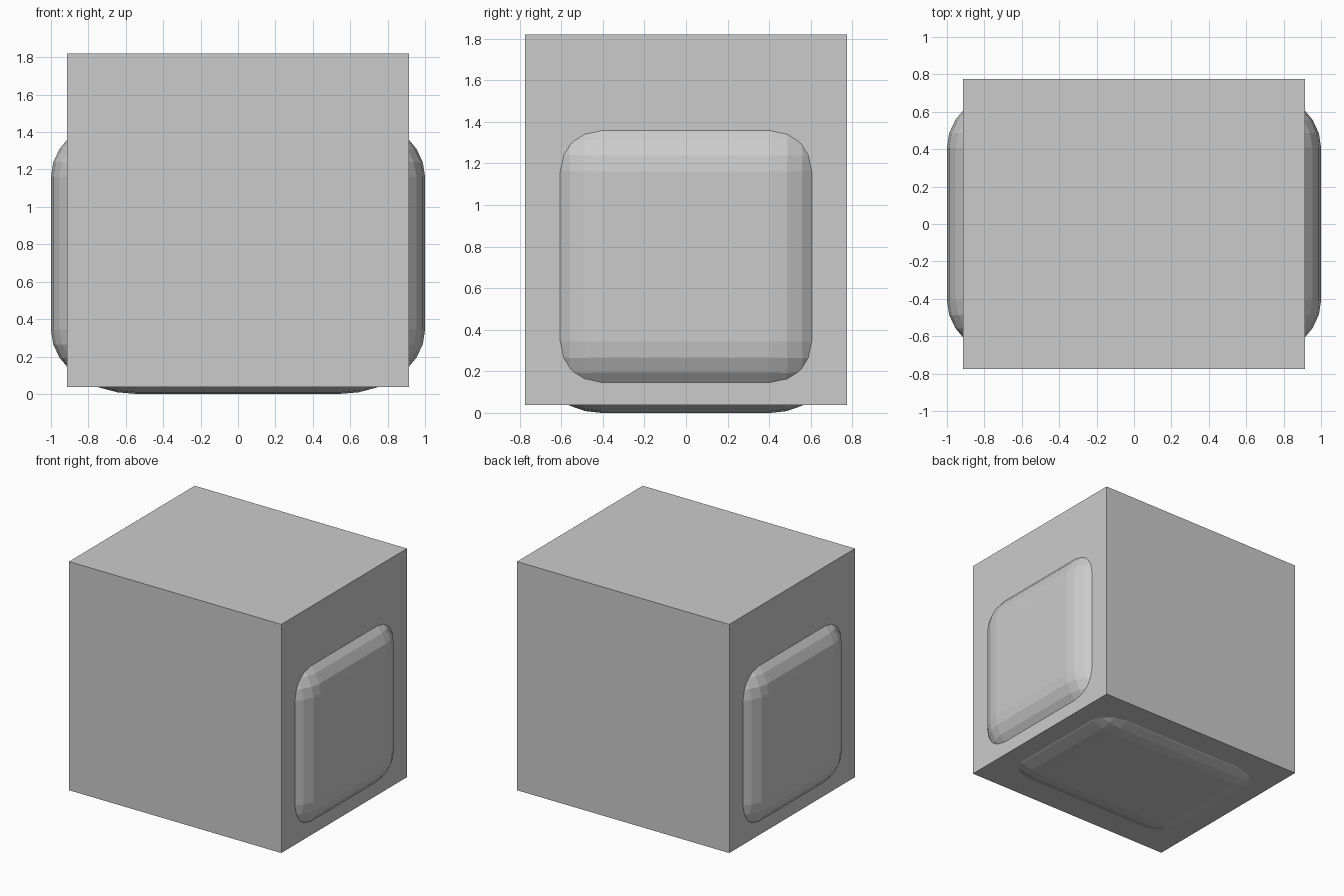
import bpy

if "Cube" in bpy.data.objects:
    bpy.data.objects.remove(bpy.data.objects["Cube"])


def box(name, size, centre):
    bpy.ops.mesh.primitive_cube_add(size=2, location=centre)
    ob = bpy.context.object
    ob.name = name
    for v in ob.data.vertices:
        v.co.x *= size[0] / 2
        v.co.y *= size[1] / 2
        v.co.z *= size[2] / 2
    return ob


# Sharp-edged outer block
box("outer_block", (1.83, 1.548, 1.782), (0, 0, 0.929))

# Rounded inner block: a bevelled cube, stretched, showing at both sides and below
core = box("rounded_core", (2, 2, 2), (0, 0, 0.752))
bevel = core.modifiers.new("rounding", 'BEVEL')
bevel.width = 0.457
bevel.segments = 7
bevel.limit_method = 'NONE'
core.scale = (1, 0.752, 0.752)
